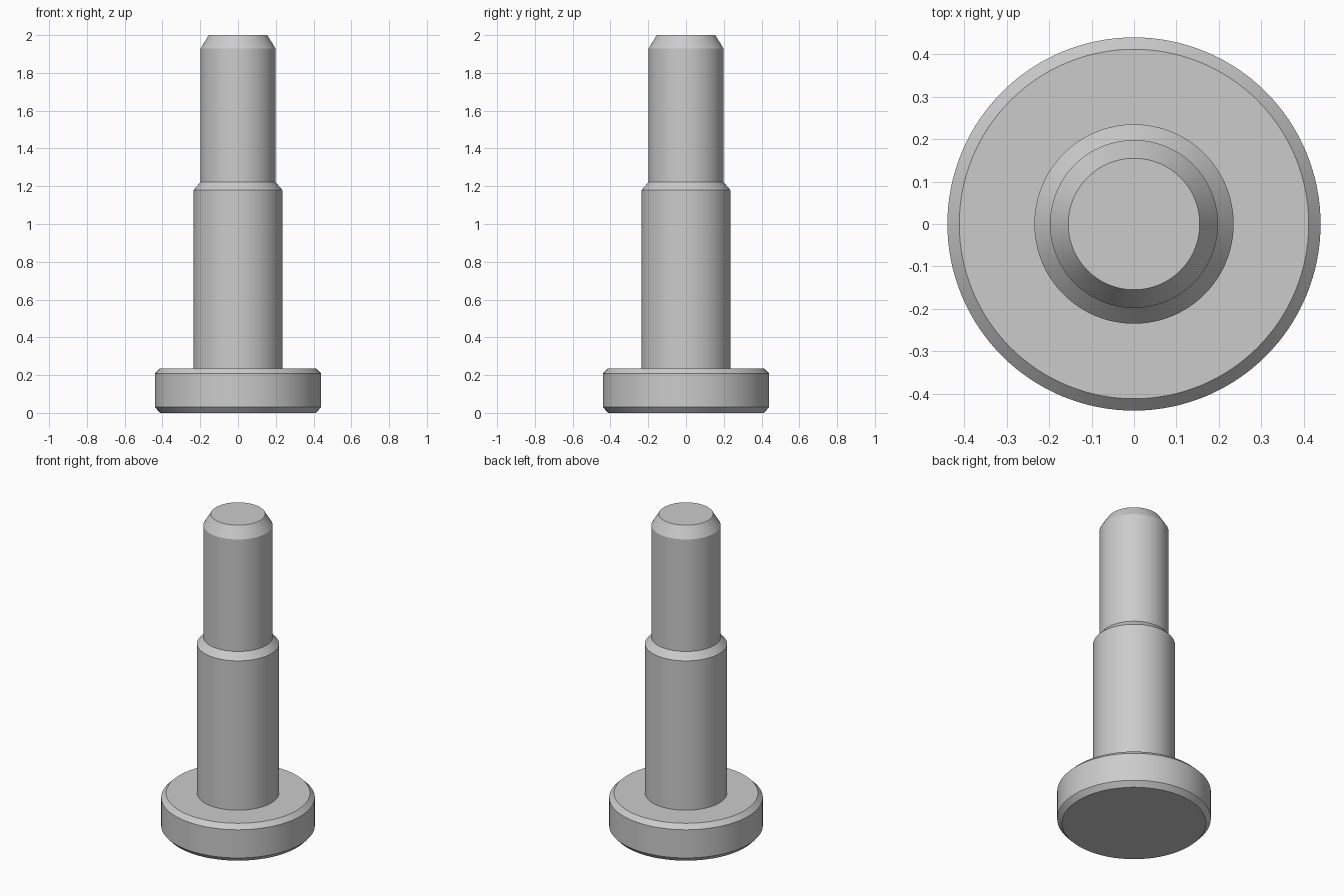
import bpy
import bmesh
import math

cube = bpy.data.objects.get("Cube")
if cube:
    bpy.data.objects.remove(cube, do_unlink=True)

SEGMENTS = 128

# Plain grey metal
grey = bpy.data.materials.new("grey_metal")
grey.use_nodes = True
colour = (0.6, 0.6, 0.6, 1.0)
grey.diffuse_color = colour
grey.node_tree.nodes["Principled BSDF"].inputs["Base Color"].default_value = colour


def lathe(name, profile, material):
    """Turn (radius, height) points about the z axis and cap both ends."""
    bm = bmesh.new()
    rings = []
    for radius, z in profile:
        rings.append([
            bm.verts.new((radius * math.cos(a), radius * math.sin(a), z))
            for a in (math.tau * i / SEGMENTS for i in range(SEGMENTS))
        ])
    for low, high in zip(rings, rings[1:]):
        for i in range(SEGMENTS):
            j = (i + 1) % SEGMENTS
            bm.faces.new((low[i], low[j], high[j], high[i]))
    bm.faces.new(list(reversed(rings[0])))
    bm.faces.new(rings[-1])

    mesh = bpy.data.meshes.new(name)
    bm.to_mesh(mesh)
    bm.free()
    mesh.materials.append(material)
    obj = bpy.data.objects.new(name, mesh)
    bpy.context.collection.objects.link(obj)

    # Smooth round walls, crisp chamfer edges
    bpy.ops.object.select_all(action="DESELECT")
    obj.select_set(True)
    bpy.context.view_layer.objects.active = obj
    bpy.ops.object.shade_smooth_by_angle(angle=math.radians(25))
    return obj


# Chamfered flange, shoulder and pin turned as one solid
flange = [(0.412, 0.0), (0.44, 0.03), (0.44, 0.208), (0.412, 0.236)]
shoulder = [(0.235, 0.236), (0.235, 1.18), (0.198, 1.222)]
pin = [(0.198, 1.93), (0.155, 2.0)]
lathe("stepped_pin", flange + shoulder + pin, grey)
